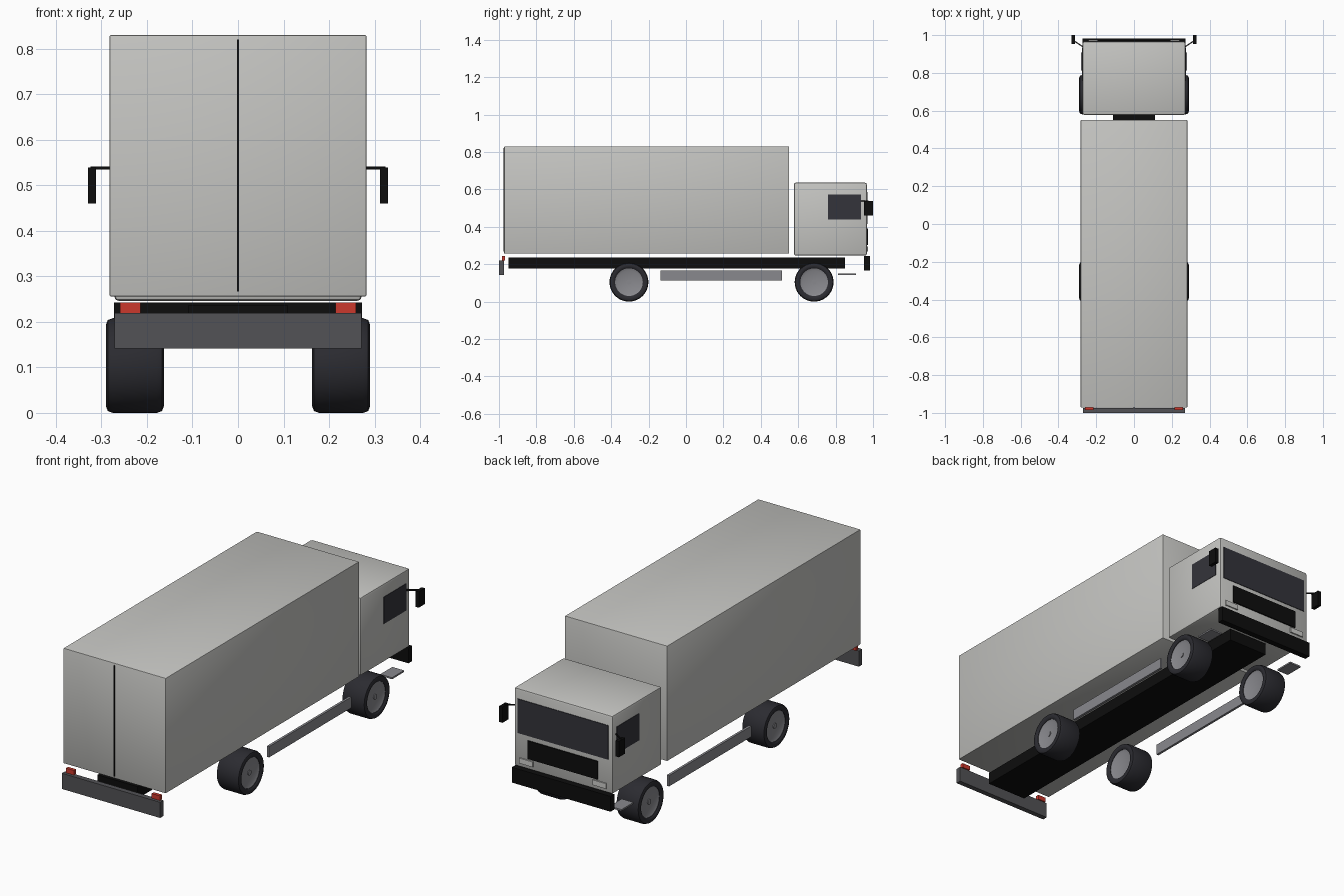
import bpy, bmesh, math
from mathutils import Vector, Matrix

if "Cube" in bpy.data.objects:
    bpy.data.objects.remove(bpy.data.objects["Cube"])


def material(name, r, g, b):
    m = bpy.data.materials.new(name)
    m.diffuse_color = (r, g, b, 1)
    m.use_nodes = True
    m.node_tree.nodes["Principled BSDF"].inputs["Base Color"].default_value = m.diffuse_color
    return m


PAINT = material("light grey paint", 0.56, 0.56, 0.54)
BLACK = material("black", 0.004, 0.004, 0.004)
GLASS = material("dark glass", 0.034, 0.034, 0.043)
RUBBER = material("tyre rubber", 0.024, 0.024, 0.03)
STEEL = material("steel grey", 0.25, 0.25, 0.27)
DARK = material("dark grey", 0.085, 0.085, 0.092)
RED = material("red lamp", 0.6, 0.04, 0.025)
LAMP = material("headlamp", 0.62, 0.62, 0.6)


def finish(name, bm, mat, smooth=False):
    bmesh.ops.recalc_face_normals(bm, faces=bm.faces)
    me = bpy.data.meshes.new(name)
    bm.to_mesh(me)
    bm.free()
    me.materials.append(mat)
    ob = bpy.data.objects.new(name, me)
    bpy.context.collection.objects.link(ob)
    if smooth:
        bpy.ops.object.select_all(action='DESELECT')
        ob.select_set(True)
        bpy.context.view_layer.objects.active = ob
        bpy.ops.object.shade_smooth_by_angle(angle=math.radians(35))
    return ob


def box(name, x, y, z, mat, bevel=0.0):
    """Box given by its (min, max) range on each axis."""
    bm = bmesh.new()
    bmesh.ops.create_cube(bm, size=1)
    for v in bm.verts:
        v.co = [(r[0] + r[1]) / 2 + c * (r[1] - r[0]) for r, c in zip((x, y, z), v.co)]
    if bevel:
        bmesh.ops.bevel(bm, geom=bm.edges[:], offset=bevel, segments=2,
                        profile=0.5, affect='EDGES')
    return finish(name, bm, mat, bool(bevel))


def pair(name, x, y, z, mat):
    """The same box on the right and left side."""
    box("right_" + name, x, y, z, mat)
    box("left_" + name, (-x[1], -x[0]), y, z, mat)


def lathe(name, profile, centre, side, mat, closed, steps=40):
    """Turn (x, radius) points around an axle parallel to x."""
    bm = bmesh.new()
    vs = [bm.verts.new((side * px, 0, r)) for px, r in profile]
    n = len(vs)
    edges = [bm.edges.new((vs[i], vs[(i + 1) % n])) for i in range(n if closed else n - 1)]
    bmesh.ops.spin(bm, geom=vs + edges, cent=(0, 0, 0), axis=(1, 0, 0),
                   angle=2 * math.pi, steps=steps, use_duplicate=False)
    bmesh.ops.remove_doubles(bm, verts=bm.verts, dist=1e-5)
    bmesh.ops.translate(bm, verts=bm.verts, vec=centre)
    return finish(name, bm, mat, True)


# cargo body with rear door seam
box("cargo_box", (-.282, .282), (-.972, .551), (.256, .83), PAINT, .003)
box("door_seam", (-.0025, .0025), (-.975, -.97), (.267, .82), BLACK)

# cab
box("cab", (-.272, .272), (.577, .967), (.246, .636), PAINT, .01)
box("windscreen", (-.25, .25), (.964, .97), (.415, .585), GLASS)
pair("side_window", (.268, .274), (.758, .935), (.438, .572), GLASS)
box("grille", (-.193, .193), (.964, .973), (.302, .392), BLACK)
pair("headlight", (.165, .24), (.964, .973), (.268, .294), LAMP)
box("front_bumper", (-.272, .272), (.953, .983), (.167, .243), BLACK)

# chassis and underside
box("chassis", (-.11, .11), (-.95, .85), (.176, .236), BLACK)
box("rear_bumper", (-.271, .271), (-1, -.974), (.142, .22), DARK)
pair("tail_light", (.214, .259), (-.985, -.968), (.22, .243), RED)
pair("side_guard", (.254, .266), (-.135, .513), (.112, .166), STEEL)
pair("step", (.215, .28), (.813, .908), (.143, .151), STEEL)

# mirrors on slanted arms
pair("mirror", (.312, .33), (.952, 1), (.46, .539), BLACK)
for side, label in ((1, "right"), (-1, "left")):
    a, b = Vector((side * .265, .935, .538)), Vector((side * .322, .972, .538))
    bm = bmesh.new()
    bmesh.ops.create_cube(bm, size=1, matrix=Matrix.Translation((a + b) / 2)
                          @ (b - a).to_track_quat('X', 'Z').to_matrix().to_4x4()
                          @ Matrix.Diagonal(((b - a).length, .006, .006, 1)))
    finish(label + "_mirror_arm", bm, BLACK)

# wheels: rounded tyre ring, dished rim and small hub
TYRE = [(.170, .074), (.165, .08), (.163, .09), (.167, .1), (.178, .104),
        (.275, .104), (.286, .1), (.29, .09), (.288, .08), (.283, .074)]
RIM = [(.178, 0), (.178, .06), (.172, .075), (.281, .075), (.275, .062), (.275, 0)]
HUB = [(.274, 0), (.274, .013), (.279, .013), (.279, 0)]
for side, label in ((1, "right"), (-1, "left")):
    for end, y in (("rear", -.305), ("front", .685)):
        c = (0, y, .104)
        lathe(f"{label}_{end}_tyre", TYRE, c, side, RUBBER, True)
        lathe(f"{label}_{end}_rim", RIM, c, side, STEEL, False)
        lathe(f"{label}_{end}_hub", HUB, c, side, STEEL, False, 16)
